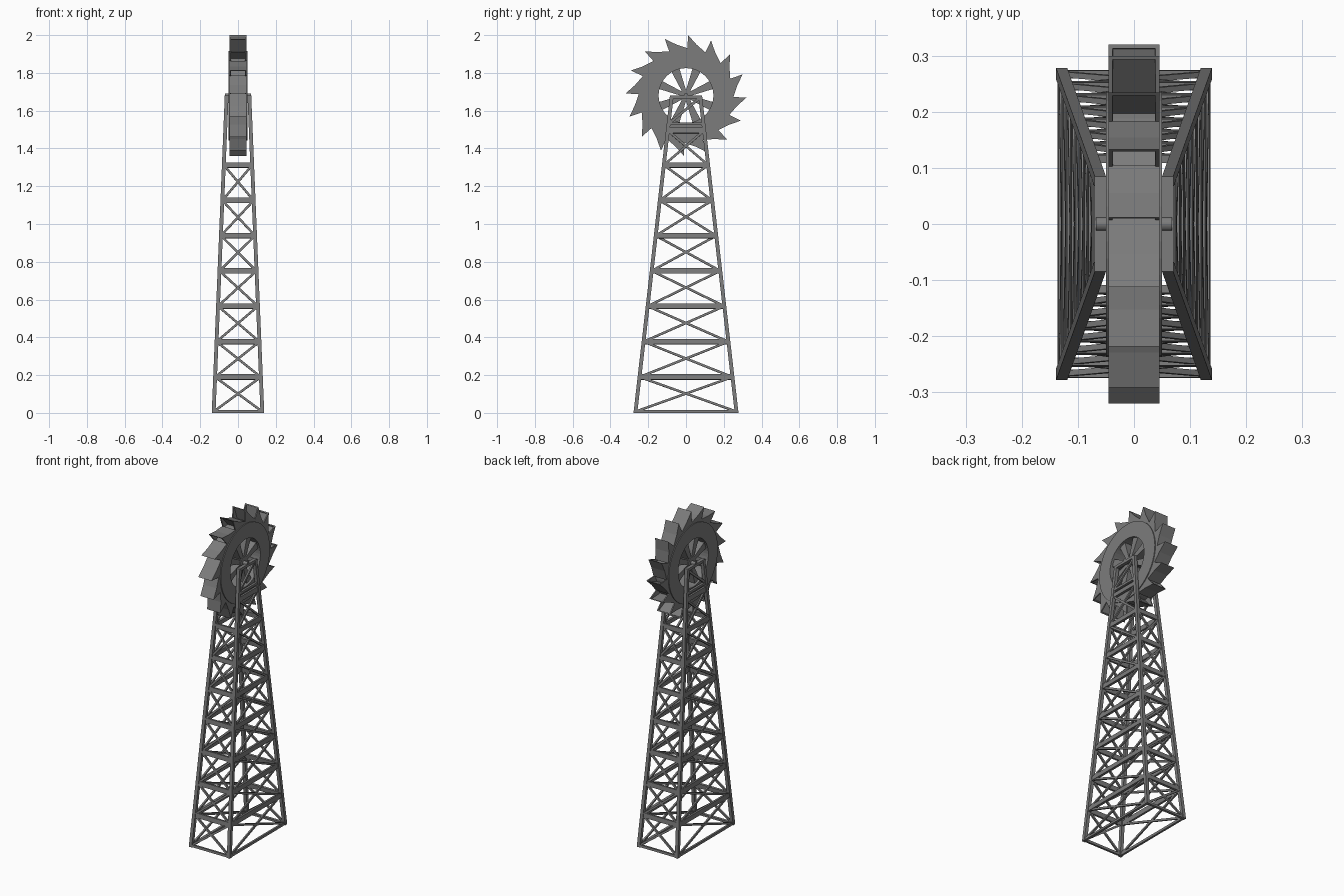
import bpy, bmesh, math
from mathutils import Vector, Matrix

if "Cube" in bpy.data.objects:
    bpy.data.objects.remove(bpy.data.objects["Cube"])

steel = bpy.data.materials.new("mid_grey_steel")
steel.diffuse_color = (0.2, 0.2, 0.2, 1)
steel.use_nodes = True
steel.node_tree.nodes["Principled BSDF"].inputs["Base Color"].default_value = steel.diffuse_color


def finish(bm, name):
    bmesh.ops.recalc_face_normals(bm, faces=bm.faces)
    me = bpy.data.meshes.new(name)
    bm.to_mesh(me)
    bm.free()
    me.materials.append(steel)
    ob = bpy.data.objects.new(name, me)
    bpy.context.collection.objects.link(ob)
    return ob


def loft(bm, a, b):
    """Solid between two matching polygons; returns faces."""
    va, vb = [bm.verts.new(p) for p in a], [bm.verts.new(p) for p in b]
    n = len(a)
    sides = [bm.faces.new((va[i], va[(i + 1) % n], vb[(i + 1) % n], vb[i])) for i in range(n)]
    bm.faces.new(va[::-1])
    bm.faces.new(vb)
    return sides


def beam(bm, p, q, depth, height, normal):
    """Box from p to q; depth runs along normal, height across it."""
    p, q, nrm = Vector(p), Vector(q), Vector(normal).normalized()
    up = (q - p).cross(nrm).normalized()
    quad = [nrm * depth / 2 * s + up * height / 2 * t for s, t in ((-1, -1), (1, -1), (1, 1), (-1, 1))]
    loft(bm, [p + o for o in quad], [q + o for o in quad])


# ---- tower ----
TOP = 1.68


def half(z):
    t = z / TOP
    return 0.129 - 0.069 * t, 0.268 - 0.193 * t


def corner(sx, sy, z):
    hx, hy = half(z)
    return Vector((sx * hx, sy * hy, z))


square = [Vector((s * 0.01, t * 0.01, 0)) for s, t in ((-1, -1), (1, -1), (1, 1), (-1, 1))]
bm = bmesh.new()
for sx in (-1, 1):
    for sy in (-1, 1):
        loft(bm, [corner(sx, sy, 0) + o for o in square], [corner(sx, sy, TOP) + o for o in square])
finish(bm, "tower_legs")

levels = [0.007, 0.19, 0.377, 0.565, 0.752, 0.938, 1.125, 1.312, 1.495]
rails, braces = bmesh.new(), bmesh.new()
for s in (-1, 1):
    sides = (((s, -1), (s, 1), (s, 0, 0.1), levels),            # long sides, full height
             ((-1, s), (1, s), (0, s, 0.1), levels[:-1]))       # short sides, stop below the wheel
    for a, b, nrm, lv in sides:
        for i, z in enumerate(lv):
            beam(rails, corner(*a, z), corner(*b, z), 0.014, 0.014 if i == 0 else 0.028, nrm)
            if i:
                z0 = lv[i - 1]
                beam(braces, corner(*a, z0), corner(*b, z), 0.01, 0.012, nrm)
                beam(braces, corner(*b, z0), corner(*a, z), 0.01, 0.012, nrm)
    # bearing frame beside the wheel
    beam(rails, corner(s, -1, 1.53), corner(s, 1, 1.53), 0.014, 0.014, (s, 0, 0))
    beam(rails, corner(s, -1.1, TOP - 0.008), corner(s, 1.1, TOP - 0.008), 0.02, 0.016, (s, 0, 0))
    beam(braces, corner(s, -1, 1.53), corner(s, 1, TOP - 0.01), 0.01, 0.014, (s, 0, 0))
finish(rails, "tower_rails")
finish(braces, "tower_cross_braces")

# ---- wheel ----
C = Vector((0, 0, TOP))


def polar(r, deg, x):
    a = math.radians(deg)
    return C + Vector((x, r * math.cos(a), r * math.sin(a)))


def ring(name, r0, r1, hx, n=48):
    bm = bmesh.new()
    loops = [[bm.verts.new(polar(r, 360 * i / n, x)) for i in range(n)]
             for r, x in ((r0, -hx), (r1, -hx), (r1, hx), (r0, hx))]
    for k in range(4):
        A, B = loops[k], loops[(k + 1) % 4]
        for i in range(n):
            j = (i + 1) % n
            bm.faces.new((A[i], A[j], B[j], B[i]))
    return finish(bm, name)


ring("wheel_drum", 0.145, 0.237, 0.05)


def cylinder(name, r, hx):
    bm = bmesh.new()
    loft(bm, [polar(r, 15 * i, -hx) for i in range(24)], [polar(r, 15 * i, hx) for i in range(24)])
    return finish(bm, name)


cylinder("wheel_hub", 0.035, 0.04)
cylinder("wheel_axle", 0.012, 0.068)

# tapered spokes
bm = bmesh.new()
for k in range(8):
    rot = Matrix.Rotation(math.radians(45 * k + 22.5), 3, 'X')
    prof = ((0.025, -0.011), (0.15, -0.023), (0.15, 0.023), (0.025, 0.011))
    loft(bm, *[[C + rot @ Vector((x, r, w)) for r, w in prof] for x in (-0.036, 0.036)])
finish(bm, "wheel_spokes")

# saw-tooth buckets with a recessed mouth on the leading face
bm = bmesh.new()
N = 16
step = 360 / N
for k in range(N):
    a = 88 - step * k
    prof = ((0.225, a + 0.5), (0.32, a), (0.276, a - 9.5), (0.25, a - step - 0.3), (0.225, a - step))
    sides = loft(bm, *[[polar(r, d, x) for r, d in prof] for x in (-0.045, 0.045)])
    mouth = sides[0]
    bmesh.ops.recalc_face_normals(bm, faces=bm.faces)
    bmesh.ops.inset_region(bm, faces=[mouth], thickness=0.01)
    bmesh.ops.inset_region(bm, faces=[mouth], thickness=0.0005)
    inward = -(polar(1, a + 90, 0) - C)
    for v in mouth.verts:
        v.co += inward * (0.007 if (v.co - C).length > 0.285 else 0.04)
finish(bm, "wheel_buckets")
